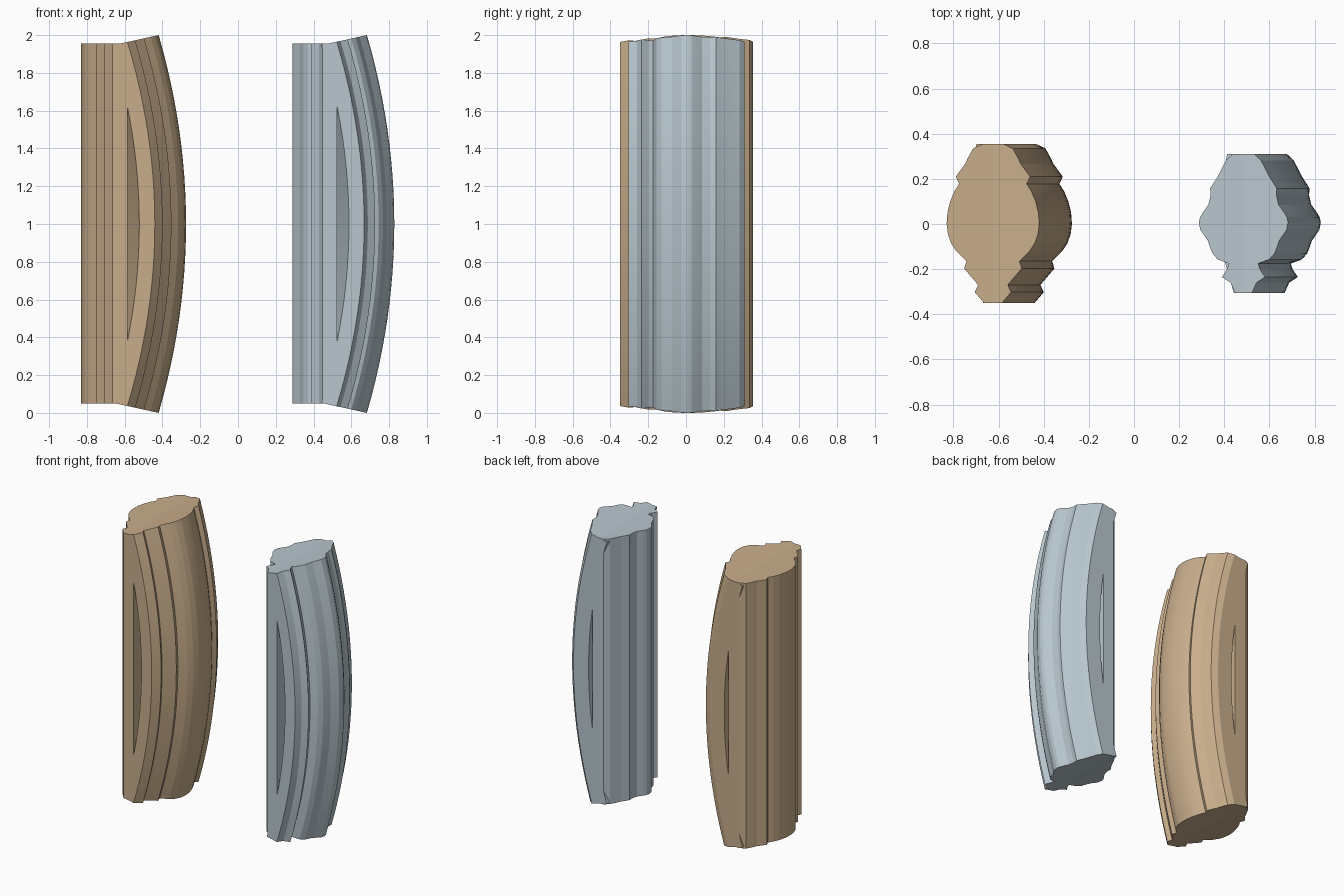
import bpy, bmesh

if "Cube" in bpy.data.objects:
    bpy.data.objects.remove(bpy.data.objects["Cube"])

# Half-width and depth of each moulded outline, listed from back to front
WOOD = [(.117, .355), (.16, .335), (.185, .29), (.195, .267), (.237, .21), (.222, .178),
        (.243, .145), (.262, .1), (.274, .05), (.2775, 0), (.272, -.045), (.258, -.085),
        (.235, -.12), (.21, -.145), (.19, -.165), (.2, -.197), (.138, -.27),
        (.153, -.302), (.112, -.35)]
STONE = [(.12, .31), (.15, .282), (.187, .21), (.22, .158), (.218, .128), (.228, .085),
         (.25, .055), (.265, .03), (.27, .008), (.264, -.025), (.247, -.05), (.23, -.075),
         (.22, -.105), (.21, -.13), (.187, -.157), (.137, -.175), (.145, -.2),
         (.168, -.235), (.13, -.26), (.11, -.305)]


def material(name, rgb):
    mat = bpy.data.materials.new(name)
    mat.diffuse_color = (*rgb, 1)
    mat.use_nodes = True
    mat.node_tree.nodes["Principled BSDF"].inputs["Base Color"].default_value = mat.diffuse_color
    return mat


def loft(name, rings, mat):
    """Join closed rings of points into a capped solid."""
    bm = bmesh.new()
    loops = [[bm.verts.new(p) for p in ring] for ring in rings]
    n = len(loops[0])
    for a, b in zip(loops, loops[1:]):
        for i in range(n):
            j = (i + 1) % n
            bm.faces.new((a[i], a[j], b[j], b[i]))
    bm.faces.new(loops[0])
    bm.faces.new(loops[-1])
    bmesh.ops.recalc_face_normals(bm, faces=bm.faces)
    mesh = bpy.data.meshes.new(name)
    bm.to_mesh(mesh)
    bm.free()
    mesh.materials.append(mat)
    obj = bpy.data.objects.new(name, mesh)
    bpy.context.collection.objects.link(obj)
    return obj


def moulding(label, half, cx, mat, steps=24):
    back, front = half[0][1], half[-1][1]

    # Straight half with a flat inner face
    flat = [(cx - w, y) for w, y in half] + [(cx - .033, front), (cx - .033, back)]
    loft(label + "_straight_half", [[(x, y, z) for x, y in flat] for z in (.05, 1.955)], mat)

    # Bowed half, tucked into the straight one at both ends, with a ridge inside the slot
    bowed = [(cx + w, y) for w, y in half]
    bowed += [(cx + .03, front), (cx - .06, 0), (cx, back)]
    outer = max(x for x, y in bowed)
    rings = []
    for k in range(steps + 1):
        t = 2 * k / steps - 1
        rings.append([(x - .145 * t * t, y, 1 + t * (1 + .22 * (x - outer)))
                      for x, y in bowed])
    obj = loft(label + "_bowed_half", rings, mat)

    # Soften the shallow bends, keep the moulded edges crisp
    bpy.ops.object.select_all(action='DESELECT')
    obj.select_set(True)
    bpy.context.view_layer.objects.active = obj
    bpy.ops.object.shade_smooth_by_angle(angle=.2)


moulding("wood_moulding", WOOD, -.5525, material("tan", (.58, .42, .26)))
moulding("stone_moulding", STONE, .5575, material("blue_grey", (.48, .57, .62)))
